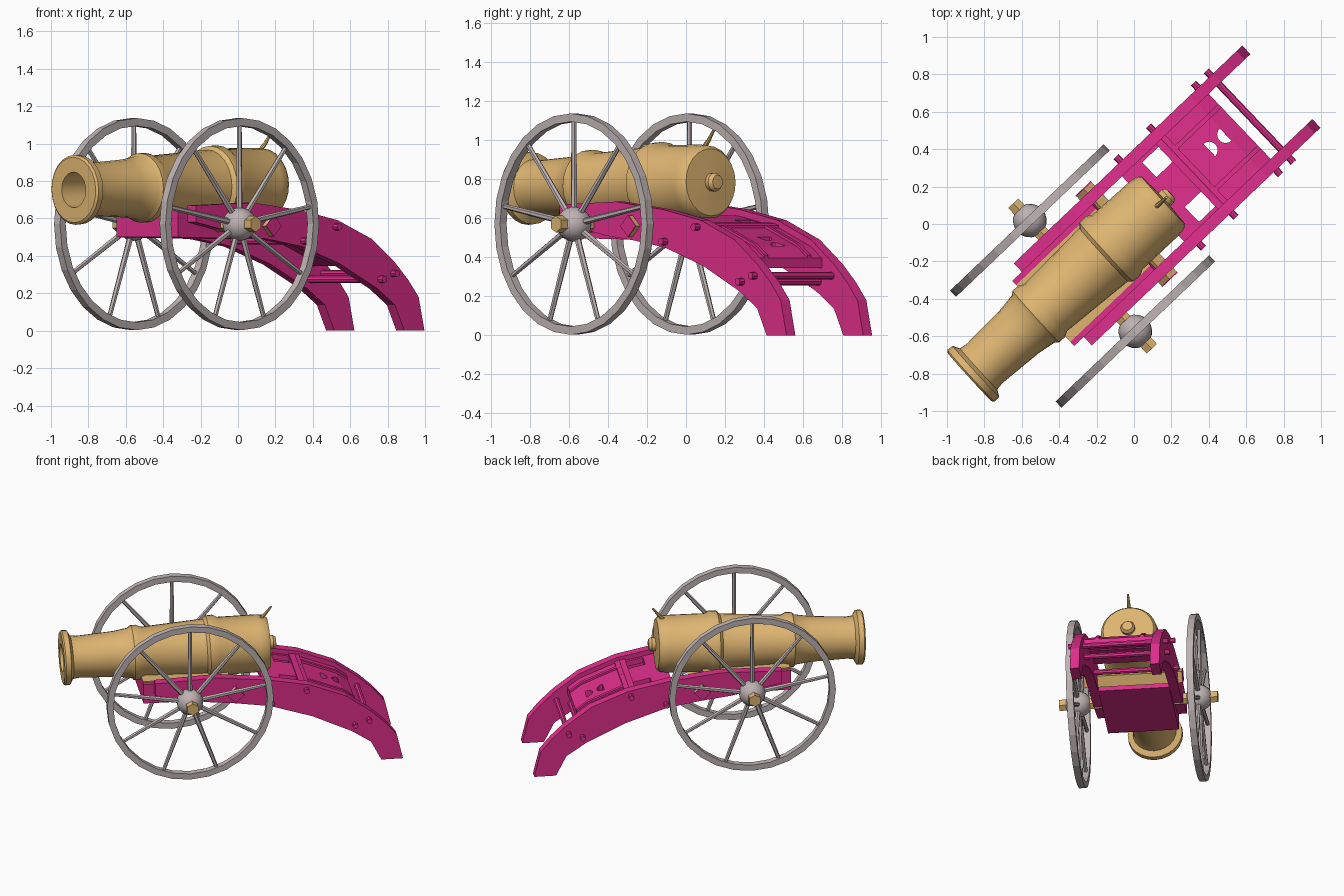
import bpy, bmesh, math
from mathutils import Matrix, Vector

if "Cube" in bpy.data.objects:
    bpy.data.objects.remove(bpy.data.objects["Cube"])

# Local frame: +x runs towards the trail, y across the carriage, origin under the axle
FRAME = Matrix.Translation((-0.275, -0.278, 0)) @ Matrix.Rotation(math.radians(43.6), 4, 'Z')


def material(name, color):
    m = bpy.data.materials.new(name)
    m.use_nodes = True
    m.diffuse_color = (*color, 1)
    m.node_tree.nodes["Principled BSDF"].inputs["Base Color"].default_value = (*color, 1)
    return m


PINK = material("magenta paint", (0.74, 0.028, 0.26))
GOLD = material("brass", (0.73, 0.46, 0.165))
GREY = material("pale grey wood", (0.52, 0.45, 0.45))


def finish(name, bm, mat, place=Matrix(), smooth=None):
    bmesh.ops.recalc_face_normals(bm, faces=bm.faces)
    me = bpy.data.meshes.new(name)
    bm.to_mesh(me)
    bm.free()
    me.materials.append(mat)
    ob = bpy.data.objects.new(name, me)
    bpy.context.collection.objects.link(ob)
    ob.matrix_world = FRAME @ place
    if smooth:
        bpy.ops.object.select_all(action='DESELECT')
        ob.select_set(True)
        bpy.context.view_layer.objects.active = ob
        bpy.ops.object.shade_smooth_by_angle(angle=math.radians(smooth))
    return ob


def lathe(name, profile, sides, mat, place=Matrix(), closed=False, smooth=None):
    """Turn (x, radius) points around the x axis."""
    bm = bmesh.new()
    verts = [bm.verts.new((x, 0, r)) for x, r in profile]
    edges = [bm.edges.new(p) for p in zip(verts, verts[1:])]
    if closed:
        edges.append(bm.edges.new((verts[-1], verts[0])))
    bmesh.ops.spin(bm, geom=verts + edges, cent=(0, 0, 0), axis=(1, 0, 0),
                   angle=math.tau, steps=sides, use_duplicate=False)
    bmesh.ops.remove_doubles(bm, verts=bm.verts, dist=0.0005)
    return finish(name, bm, mat, place, smooth)


def slab(name, outline, y0, y1, mat):
    """Extrude an (x, z) outline from y0 to y1."""
    bm = bmesh.new()
    face = bm.faces.new([bm.verts.new((x, y0, z)) for x, z in outline])
    out = bmesh.ops.extrude_face_region(bm, geom=[face])
    moved = [v for v in out["geom"] if isinstance(v, bmesh.types.BMVert)]
    bmesh.ops.translate(bm, verts=moved, vec=(0, y1 - y0, 0))
    return finish(name, bm, mat)


def rod(name, a, b, r1, r2, sides, mat, place=Matrix()):
    a, b = Vector(a), Vector(b)
    bm = bmesh.new()
    bmesh.ops.create_cone(bm, cap_ends=True, segments=sides, radius1=r1, radius2=r2,
                          depth=(b - a).length)
    spin = (b - a).to_track_quat('Z', 'Y').to_matrix().to_4x4()
    bm.transform(Matrix.Translation((a + b) / 2) @ spin)
    return finish(name, bm, mat, place)


def cross_rod(name, x, z, half, r, sides, mat):
    return rod(name, (x, -half, z), (x, half, z), r, r, sides, mat)


# Barrel with flared muzzle, two reinforcing rings, hollow bore and breech knob
AIM = (Matrix.Translation((0, 0.008, 0.771)) @ Matrix.Rotation(math.radians(-1.2), 4, 'Z')
       @ Matrix.Rotation(math.radians(-1.3), 4, 'Y'))
lathe("barrel", [
    (-0.35, 0), (-0.35, 0.09), (-0.81, 0.095), (-0.81, 0.175), (-0.80, 0.187),
    (-0.765, 0.185), (-0.745, 0.148), (-0.70, 0.142), (-0.45, 0.155), (-0.35, 0.170),
    (-0.33, 0.186), (-0.29, 0.186), (-0.26, 0.170), (0.16, 0.193), (0.18, 0.213),
    (0.23, 0.215), (0.26, 0.198), (0.52, 0.195), (0.57, 0.189), (0.592, 0.172),
    (0.60, 0.046), (0.625, 0.048), (0.645, 0.035), (0.647, 0)],
    24, GOLD, AIM, smooth=35)

# Curved fuse at the breech
rod("fuse_base", (0.545, 0, 0.18), (0.58, 0, 0.215), 0.013, 0.011, 8, GOLD, AIM)
rod("fuse_tip", (0.577, 0, 0.21), (0.62, 0, 0.265), 0.011, 0.007, 8, GOLD, AIM)

# Curved side beams of the carriage, tapering towards the front
BEAM_TOP = [(-0.22, 0.67), (0.2, 0.685), (0.55, 0.645), (0.83, 0.59), (1.08, 0.49),
            (1.25, 0.365), (1.35, 0.27), (1.425, 0.18), (1.468, 0)]
BEAM_BOTTOM = [(1.32, 0), (1.25, 0.138), (1.12, 0.225), (0.85, 0.355), (0.565, 0.45),
               (0.33, 0.487), (0.13, 0.51), (-0.22, 0.58)]
for side, label in ((1, "left"), (-1, "right")):
    slab(label + "_side_beam", BEAM_TOP + BEAM_BOTTOM, side * 0.24, side * 0.303, PINK)

# Box between the beams under the barrel, with a brass plate on top
slab("carriage_box", [(-0.29, 0.50), (0.30, 0.49), (0.32, 0.56), (0.30, 0.64), (-0.29, 0.64)],
     -0.24, 0.24, PINK)
slab("cradle_plate", [(-0.29, 0.64), (0.30, 0.64), (0.30, 0.648), (-0.29, 0.648)],
     -0.21, 0.21, GOLD)


# Sloping deck between the beams, following their upper edge
def deck_z(x):
    pts = BEAM_TOP
    for (xa, za), (xb, zb) in zip(pts, pts[1:]):
        if xa <= x <= xb:
            return za + (zb - za) * (x - xa) / (xb - xa) - 0.035


def deck_piece(name, x0, x1, y0, y1, lift=0.0, thick=0.04):
    xs = [x0] + [p[0] for p in BEAM_TOP if x0 < p[0] < x1] + [x1]
    top = [(x, deck_z(x) + lift) for x in xs]
    low = [(x, z - thick) for x, z in reversed(top)]
    return slab(name, top + low, y0, y1, PINK)


deck_piece("deck_front", 0.52, 0.65, -0.24, 0.24)
deck_piece("deck_centre", 0.65, 0.77, -0.11, 0.11)
for side, label in ((1, "left"), (-1, "right")):
    deck_piece(label + "_deck_edge", 0.65, 0.77, side * 0.22, side * 0.24)
    deck_piece(label + "_deck_border", 0.84, 1.16, side * 0.14, side * 0.165, 0.015)
deck_piece("deck_crossbar", 0.77, 0.84, -0.24, 0.24, 0.012, 0.07)
panel = deck_piece("deck_panel", 0.84, 1.16, -0.24, 0.24, 0, 0.05)

# Two half-moon openings through the deck panel
for x, facing in ((0.955, 0), (1.075, math.pi)):
    arc = [facing + math.pi * (i / 8 - 0.5) for i in range(9)]
    bm = bmesh.new()
    face = bm.faces.new([bm.verts.new((x + 0.045 * math.cos(a), 0.02 + 0.045 * math.sin(a), 0.2))
                         for a in arc])
    out = bmesh.ops.extrude_face_region(bm, geom=[face])
    bmesh.ops.translate(bm, vec=(0, 0, 0.6),
                        verts=[v for v in out["geom"] if isinstance(v, bmesh.types.BMVert)])
    cutter = finish("opening_cutter", bm, PINK)
    cutter.hide_render = True
    bpy.context.view_layer.update()
    cut = panel.modifiers.new("opening", 'BOOLEAN')
    cut.operation = 'DIFFERENCE'
    cut.object = cutter
    bpy.context.view_layer.objects.active = panel
    bpy.ops.object.modifier_apply(modifier=cut.name)
    bpy.data.objects.remove(cutter)

# Cross rods with ends showing outside the beams
for i, (x, z) in enumerate(((0.57, 0.48), (0.81, 0.555), (1.14, 0.275), (1.235, 0.305))):
    cross_rod("cross_rod_%d" % (i + 1), x, z, 0.338, 0.019, 8, PINK)

# Square support bar with painted end plates
cross_rod("support_bar", 0.325, 0.56, 0.33, 0.055, 4, GOLD)
for side, label in ((1, "left"), (-1, "right")):
    rod(label + "_support_plate", (0.325, side * 0.33, 0.56), (0.325, side * 0.337, 0.56),
        0.057, 0.057, 4, PINK)

# Axle with hexagonal ends, and the two wheels
AXLE_Z, WHEEL_Y, RADIUS, SPOKES = 0.57, 0.409, 0.567, 9
cross_rod("axle", 0, AXLE_Z, 0.537, 0.043, 6, GOLD)
for side, label in ((1, "left"), (-1, "right")):
    place = Matrix.Translation((0, side * WHEEL_Y, AXLE_Z))
    across = place @ Matrix.Rotation(math.pi / 2, 4, 'Z')
    inner = RADIUS - 0.042
    lathe(label + "_wheel_rim", [(-0.023, RADIUS), (0.023, RADIUS), (0.023, inner),
                                 (-0.023, inner)], 28, GREY, across, closed=True)
    ball = [(-0.09 * math.cos(math.pi * i / 10), 0.09 * math.sin(math.pi * i / 10))
            for i in range(11)]
    lathe(label + "_wheel_hub", ball, 16, GREY, across, smooth=40)
    for k in range(SPOKES):
        a = math.pi / 2 + math.tau * k / SPOKES
        d = Vector((math.cos(a), 0, math.sin(a)))
        rod("%s_spoke_%d" % (label, k + 1), d * 0.07, d * (inner + 0.01),
            0.017, 0.013, 6, GREY, place)
